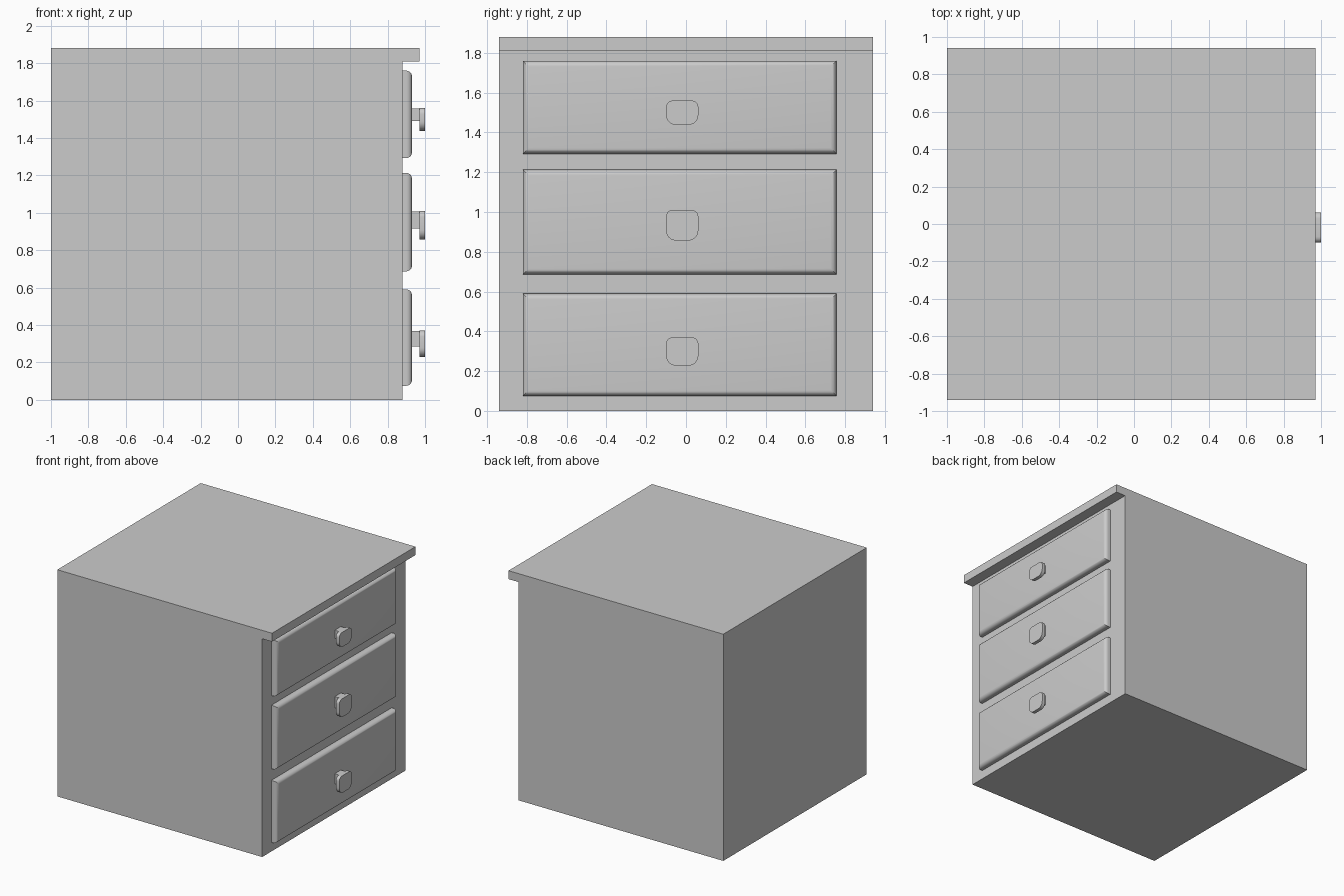
import bpy, bmesh, math

if "Cube" in bpy.data.objects:
    bpy.data.objects.remove(bpy.data.objects["Cube"])


def make_object(name, bm, smooth=False):
    bmesh.ops.recalc_face_normals(bm, faces=bm.faces)
    mesh = bpy.data.meshes.new(name)
    bm.to_mesh(mesh)
    bm.free()
    obj = bpy.data.objects.new(name, mesh)
    bpy.context.collection.objects.link(obj)
    if smooth:
        bpy.ops.object.select_all(action='DESELECT')
        obj.select_set(True)
        bpy.context.view_layer.objects.active = obj
        bpy.ops.object.shade_smooth_by_angle(angle=math.radians(35))
    return obj


def extrude_profile(points, offset):
    bm = bmesh.new()
    face = bm.faces.new([bm.verts.new(p) for p in points])
    new = bmesh.ops.extrude_face_region(bm, geom=[face], use_keep_orig=True)["geom"]
    bmesh.ops.translate(bm, vec=offset, verts=[v for v in new if isinstance(v, bmesh.types.BMVert)])
    return bm


def box(x0, x1, y0, y1, z0, z1):
    return extrude_profile([(x0, y0, z0), (x0, y1, z0), (x0, y1, z1), (x0, y0, z1)],
                           (x1 - x0, 0, 0))


def rounded_plate(x0, x1, y0, y1, z0, z1, r_top, r_low, steps=6):
    corners = [(y1, z1, r_top, 0), (y0, z1, r_top, 90), (y0, z0, r_low, 180), (y1, z0, r_low, 270)]
    pts = []
    for y, z, r, start in corners:
        cy = y - r if y == y1 else y + r
        cz = z - r if z == z1 else z + r
        for i in range(steps + 1):
            a = math.radians(start + 90 * i / steps)
            pts.append((x0, cy + r * math.cos(a), cz + r * math.sin(a)))
    return extrude_profile(pts, (x1 - x0, 0, 0))


# Cabinet with the top lip overhanging the drawer side
profile = [(-1, 0), (0.88, 0), (0.88, 1.81), (0.97, 1.81), (0.97, 1.88), (-1, 1.88)]
make_object("cabinet_body", extrude_profile([(x, -0.94, z) for x, z in profile], (0, 1.88, 0)))

# Drawer fronts (bottom, top) and their knobs (plate bottom, stem bottom, top)
drawers = [("bottom", 0.075, 0.59, 0.228, 0.285, 0.37),
           ("middle", 0.687, 1.213, 0.857, 0.915, 1.01),
           ("top", 1.293, 1.76, 1.438, 1.49, 1.56)]

for name, z0, z1, knob_low, stem_low, knob_top in drawers:
    # Drawer front with rounded outer edges
    bm = box(0.875, 0.93, -0.82, 0.757, z0, z1)
    front_edges = [e for e in bm.edges if all(v.co.x > 0.92 for v in e.verts)]
    bmesh.ops.bevel(bm, geom=front_edges, offset=0.03, offset_type='OFFSET', segments=5,
                    profile=0.5, affect='EDGES')
    make_object(name + "_drawer", bm, smooth=True)

    # Knob stem and rounded plate
    make_object(name + "_knob_stem", box(0.925, 0.972, -0.06, 0.02, stem_low, knob_top - 0.002))
    make_object(name + "_knob_plate",
                rounded_plate(0.97, 1.0, -0.10, 0.062, knob_low, knob_top, 0.032, 0.05), smooth=True)
